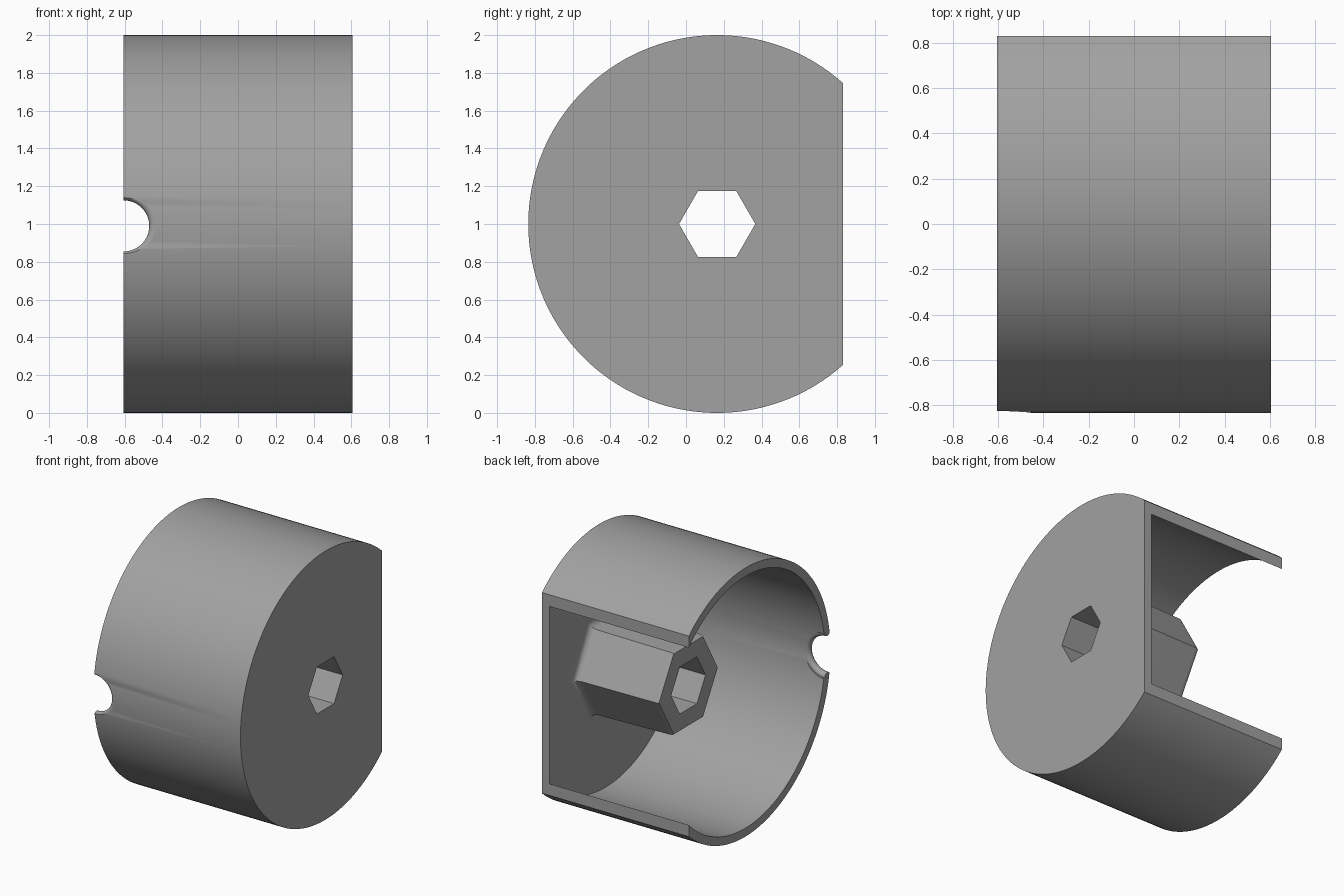
import bpy, bmesh, math

if "Cube" in bpy.data.objects:
    bpy.data.objects.remove(bpy.data.objects["Cube"])

AXIS_Y, AXIS_Z = 0.165, 1.0      # centre line of the drum
X0, X1 = -0.605, 0.605           # open rim, closed end
BACK = 0.83                      # flat back plane
WALL = 0.063

grey = bpy.data.materials.new("plain_grey")
grey.diffuse_color = (0.36, 0.36, 0.36, 1)
grey.use_nodes = True
grey.node_tree.nodes["Principled BSDF"].inputs["Base Color"].default_value = grey.diffuse_color


def spin(name, profile, sides, axis="X", centre=(0, AXIS_Y, AXIS_Z)):
    """Closed solid from (position, radius) rings along an axis."""
    bm = bmesh.new()
    rings = []
    for p, r in profile:
        ring = []
        for i in range(sides):
            a = 2 * math.pi * i / sides
            u, v = r * math.cos(a), r * math.sin(a)
            co = (p, u, v) if axis == "X" else (u, p, v)
            ring.append(bm.verts.new([c + d for c, d in zip(co, centre)]))
        rings.append(ring)
    for a, b in zip(rings, rings[1:]):
        for i in range(sides):
            j = (i + 1) % sides
            bm.faces.new((a[i], a[j], b[j], b[i]))
    bm.faces.new(rings[0])
    bm.faces.new(rings[-1])
    bmesh.ops.recalc_face_normals(bm, faces=bm.faces)
    me = bpy.data.meshes.new(name)
    bm.to_mesh(me)
    bm.free()
    ob = bpy.data.objects.new(name, me)
    bpy.context.collection.objects.link(ob)
    me.materials.append(grey)
    return ob


def combine(target, other, operation):
    """Apply a boolean and discard the helper."""
    bpy.context.view_layer.objects.active = target
    mod = target.modifiers.new("cut", "BOOLEAN")
    mod.operation, mod.object, mod.solver = operation, other, "EXACT"
    bpy.ops.object.modifier_apply(modifier=mod.name)
    bpy.data.objects.remove(other)


# Drum with one closed end
housing = spin("housing", [(X0, 1), (X1, 1)], 160)
combine(housing, spin("cavity", [(X0 - 0.2, 1 - WALL), (X1 - WALL, 1 - WALL)], 160), "DIFFERENCE")

# Flat open back
bpy.ops.mesh.primitive_cube_add(size=4, location=(0, BACK + 2, 1))
combine(housing, bpy.context.object, "DIFFERENCE")

# Half-round notch in the front rim, with rounded edges
FRONT = AXIS_Y - 1
R, F = 0.135, 0.031
steps = [math.pi * i / 12 for i in range(13)]
notch = [(FRONT - 0.1, R + F)]
notch += [(FRONT + 0.036 - F * math.cos(a), R + F * (1 - math.sin(a))) for a in steps]
notch += [(FRONT + 0.15, R + F)]
combine(housing, spin("notch", notch, 64, "Y", (X0, 0, 0.99)), "DIFFERENCE")

# Hexagonal hub: eased tip, slight taper, fillet into the end plate
BASE = X1 - WALL
hub = [(-0.135, 0.345), (-0.125, 0.351), (-0.105, 0.354)]
for i in range(7):
    a = math.pi / 2 * i / 6
    hub.append((BASE - 0.06 + 0.06 * math.sin(a), 0.365 + 0.06 * (1 - math.cos(a))))
hub.append((BASE + 0.03, 0.425))
combine(housing, spin("hub", hub, 6), "UNION")

# Hexagonal shaft hole through hub and end plate
combine(housing, spin("shaft_hole", [(-0.4, 0.202), (0.9, 0.202)], 6), "DIFFERENCE")

bpy.ops.object.select_all(action="DESELECT")
housing.select_set(True)
bpy.context.view_layer.objects.active = housing
bpy.ops.object.shade_smooth_by_angle(angle=math.radians(30))
